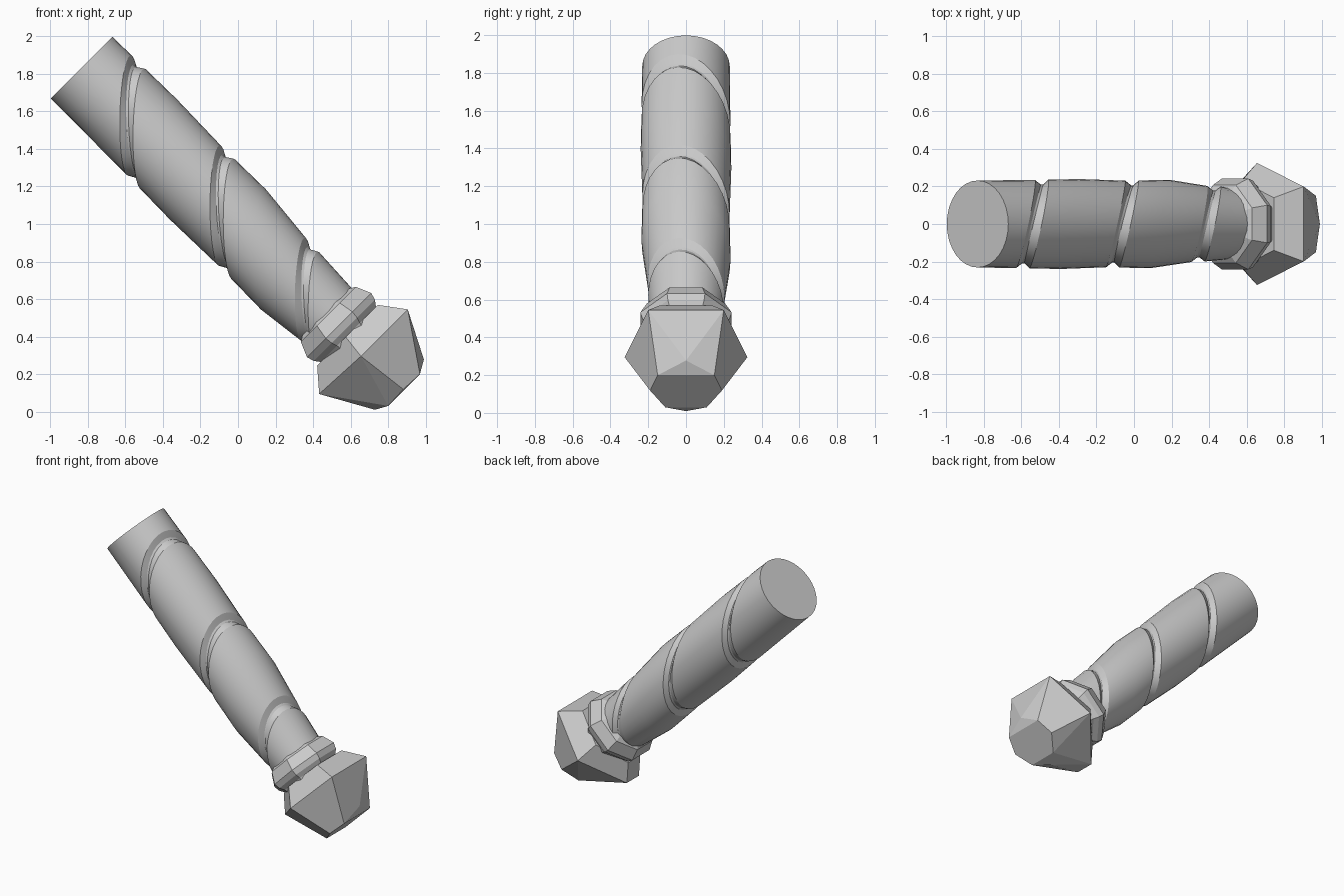
import bpy, bmesh, math

if "Cube" in bpy.data.objects:
    bpy.data.objects.remove(bpy.data.objects["Cube"])

S = math.sqrt(0.5)


def place(t, y, u):
    """t runs down the 45 degree axis, y is sideways, u is across the axis."""
    return (-0.84 + (t + u) * S, y, 1.84 + (u - t) * S)


def finish(name, bm, smooth=None):
    bmesh.ops.recalc_face_normals(bm, faces=bm.faces[:])
    me = bpy.data.meshes.new(name)
    bm.to_mesh(me)
    bm.free()
    ob = bpy.data.objects.new(name, me)
    bpy.context.collection.objects.link(ob)
    if smooth:
        bpy.ops.object.select_all(action='DESELECT')
        ob.select_set(True)
        bpy.context.view_layer.objects.active = ob
        bpy.ops.object.shade_smooth_by_angle(angle=math.radians(smooth))


def lathe(name, rings, sides, turn=0.0, smooth=None):
    """Rings are (t, radius, tilt); tilt slants the ring along the axis."""
    bm = bmesh.new()
    loops = []
    for t, r, tilt in rings:
        loop = []
        for i in range(sides):
            a = 2 * math.pi * i / sides + turn
            loop.append(bm.verts.new(place(t - tilt * math.cos(a + 0.32),
                                           r * math.sin(a), r * math.cos(a))))
        loops.append(loop)
    for a, b in zip(loops, loops[1:]):
        for i in range(sides):
            j = (i + 1) % sides
            bm.faces.new((a[i], a[j], b[j], b[i]))
    bm.faces.new(loops[0])
    bm.faces.new(loops[-1])
    finish(name, bm, smooth)


# Tapered shaft with three slanted grooves
rings = [(0.008, 0.232, 0)]
for g, r0, r1, tilt in ((0.42, 0.235, 0.236, 0.225),
                        (1.10, 0.231, 0.232, 0.23),
                        (1.73, 0.203, 0.20, 0.19)):
    rings += [(g - 0.05, r0, tilt), (g - 0.005, r0 - 0.025, tilt),
              (g + 0.012, r0 - 0.025, tilt), (g + 0.05, r1, tilt)]
    if g < 1.5:
        rings.append((g + 0.28, r1 + 0.004, tilt))
rings.append((2.0, 0.18, 0))
lathe("shaft", rings, 32, smooth=22)

# Faceted collar
lathe("collar", [(1.85, 0.19, 0), (1.87, 0.225, 0), (1.95, 0.262, 0),
                 (1.99, 0.25, 0), (2.02, 0.225, 0), (2.06, 0.21, 0)],
      8, turn=math.pi / 8)

# Faceted gem head, wrapped around mirrored corner points (t, y, u)
corners = [(2.02, 0.14, 0.222), (2.02, 0.23, -0.02), (2.02, 0.07, -0.235),
           (2.15, 0.20, 0.318), (2.15, 0.325, -0.035), (2.135, 0.07, -0.335),
           (2.40, 0, 0.19), (2.44, 0.15, 0.12), (2.435, 0.19, 0),
           (2.44, 0.11, -0.12), (2.405, 0, -0.184)]
bm = bmesh.new()
for t, y, u in corners:
    for side in ((1, -1) if y else (1,)):
        bm.verts.new(place(t, side * y, u))
bmesh.ops.convex_hull(bm, input=bm.verts[:])
bmesh.ops.dissolve_limit(bm, angle_limit=math.radians(8),
                         verts=bm.verts[:], edges=bm.edges[:])
finish("gem_head", bm)
